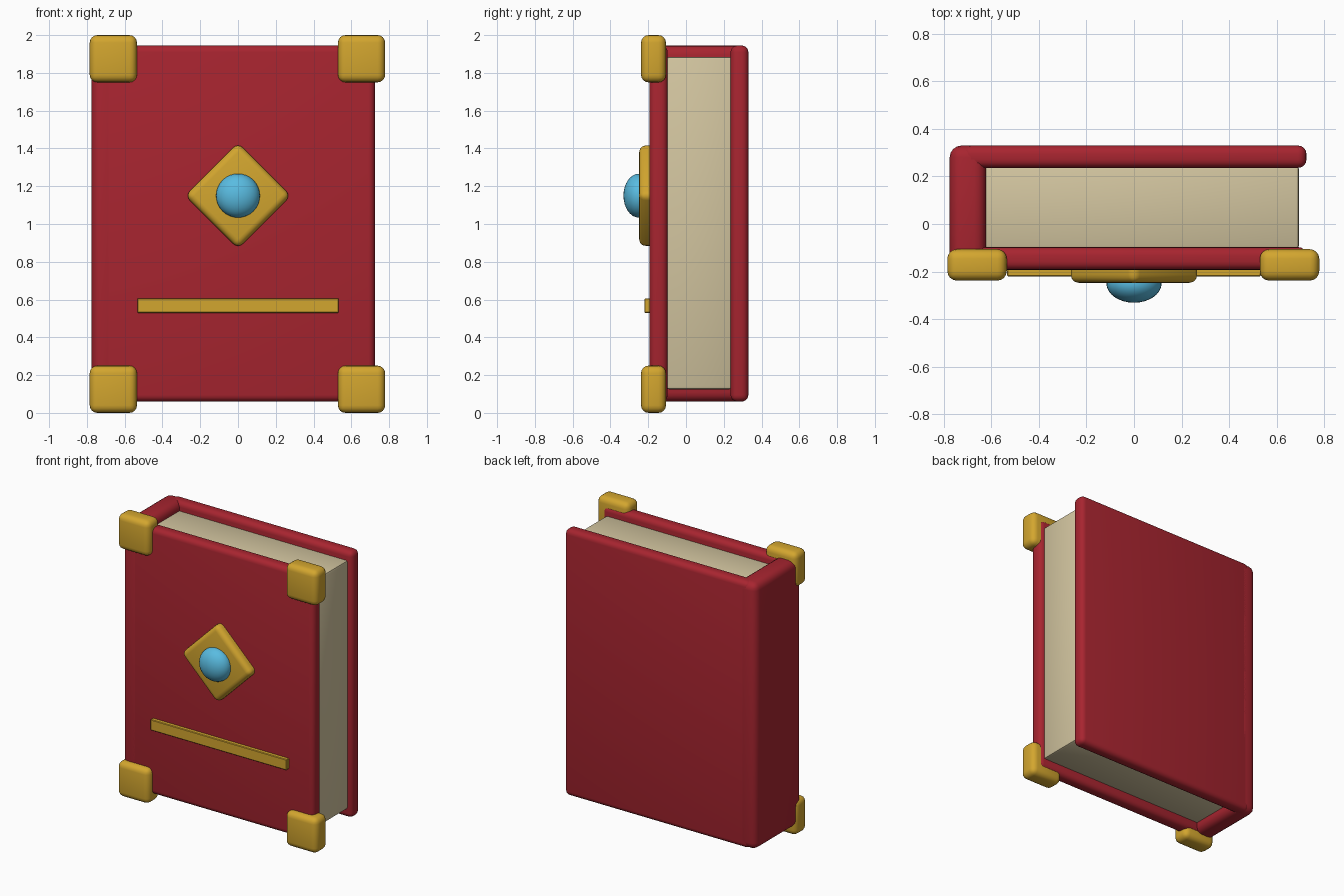
import bpy
import math

if "Cube" in bpy.data.objects:
    bpy.data.objects.remove(bpy.data.objects["Cube"])


def material(name, color):
    m = bpy.data.materials.new(name)
    m.diffuse_color = (*color, 1.0)
    m.use_nodes = True
    m.node_tree.nodes["Principled BSDF"].inputs["Base Color"].default_value = m.diffuse_color
    return m


RED = material("red leather", (0.39, 0.018, 0.029))
GOLD = material("gold", (0.65, 0.38, 0.028))
PAPER = material("cream paper", (0.65, 0.56, 0.35))
BLUE = material("blue gem", (0.10, 0.50, 0.75))


def finish(obj, name, mat):
    obj.name = name
    obj.data.materials.append(mat)
    bpy.ops.object.shade_smooth_by_angle(angle=math.radians(35))
    return obj


def box(name, xr, yr, zr, bevel, mat, segments=4, turn=0.0):
    """Rounded box from its x, y and z ranges, optionally turned about y."""
    ranges = (xr, yr, zr)
    bpy.ops.mesh.primitive_cube_add(size=1, location=[(a + b) / 2 for a, b in ranges])
    obj = bpy.context.object
    obj.scale = [b - a for a, b in ranges]
    bpy.ops.object.transform_apply(location=False, rotation=False, scale=True)
    obj.rotation_euler.y = turn
    mod = obj.modifiers.new("rounded edges", 'BEVEL')
    mod.width = bevel
    mod.segments = segments
    mod.limit_method = 'ANGLE'
    bpy.ops.object.modifier_apply(modifier=mod.name)
    return finish(obj, name, mat)


# Binding: two covers joined by a thick spine
HEIGHT = (0.06, 1.945)
box("front_cover", (-0.72, 0.725), (-0.193, -0.097), HEIGHT, 0.035, RED)
box("back_cover", (-0.72, 0.725), (0.236, 0.33), HEIGHT, 0.035, RED)
box("spine", (-0.775, -0.622), (-0.193, 0.33), HEIGHT, 0.05, RED)

# Page block
box("pages", (-0.64, 0.694), (-0.105, 0.245), (0.125, 1.885), 0.015, PAPER, 2)

# Corner guards
for side, x in (("left", -0.66), ("right", 0.654)):
    for level, z in (("bottom", 0.125), ("top", 1.875)):
        box(f"corner_{level}_{side}", (x - 0.125, x + 0.125), (-0.238, -0.106),
            (z - 0.125, z + 0.125), 0.04, GOLD)

# Diamond mount and title bar
CENTER_Z = 1.15
HALF = 0.198
box("diamond_mount", (-HALF, HALF), (-0.248, -0.13),
    (CENTER_Z - HALF, CENTER_Z + HALF), 0.035, GOLD, 4, math.radians(45))
box("title_bar", (-0.533, 0.533), (-0.22, -0.17), (0.53, 0.606), 0.004, GOLD, 1)

# Domed gem
bpy.ops.mesh.primitive_uv_sphere_add(segments=32, ring_count=16, radius=1,
                                     location=(0, -0.25, CENTER_Z))
gem = bpy.context.object
gem.scale = (0.116, 0.081, 0.116)
bpy.ops.object.transform_apply(location=False, rotation=False, scale=True)
finish(gem, "gem", BLUE)
